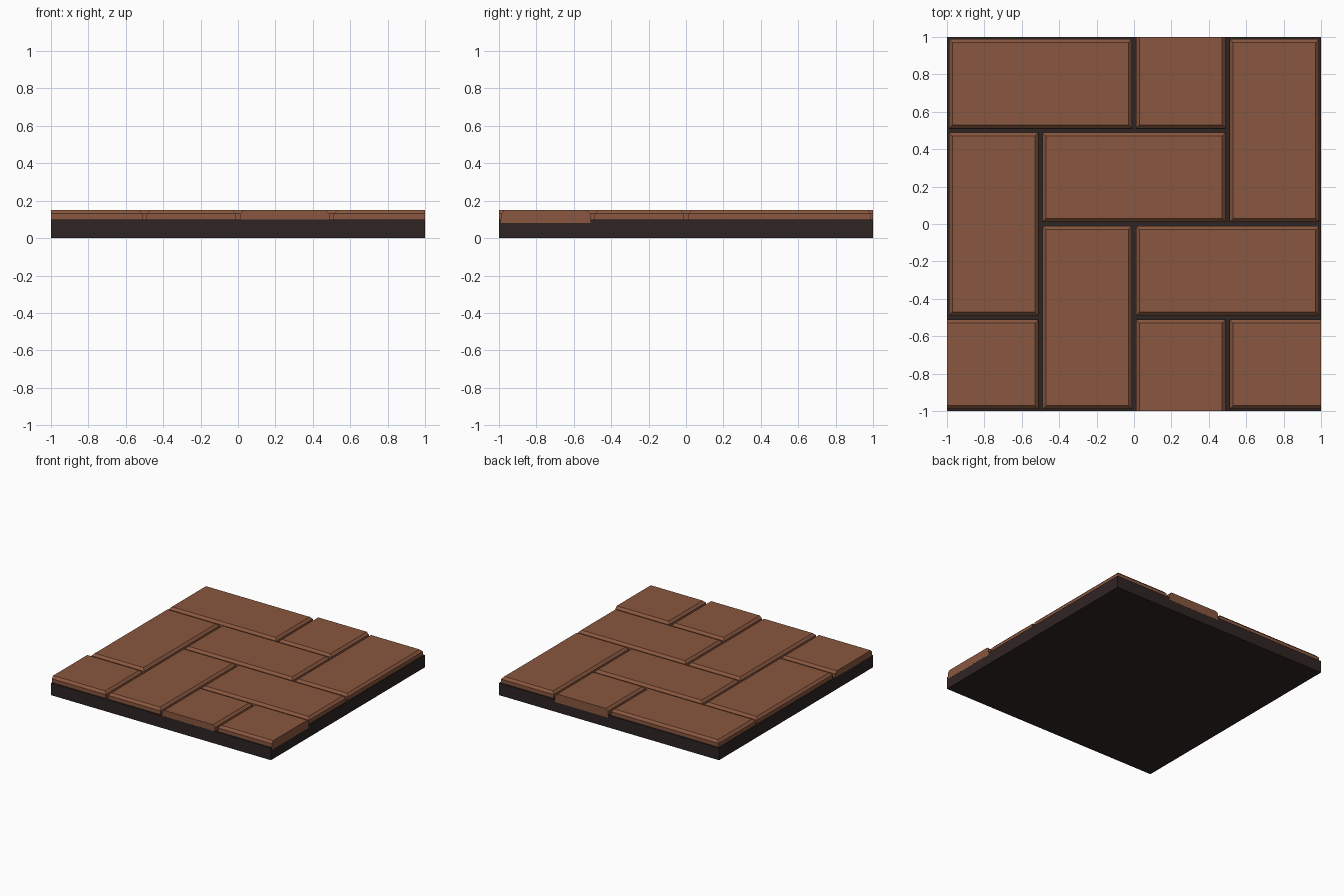
import bpy, bmesh

if "Cube" in bpy.data.objects:
    bpy.data.objects.remove(bpy.data.objects["Cube"])


def material(name, rgb):
    m = bpy.data.materials.new(name)
    m.diffuse_color = (*rgb, 1)
    m.use_nodes = True
    m.node_tree.nodes["Principled BSDF"].inputs["Base Color"].default_value = m.diffuse_color
    return m


BRICK = material("brick brown", (0.25, 0.095, 0.05))
GROUT = material("dark grout", (0.028, 0.018, 0.017))

GAP, CHAMFER = 0.011, 0.018        # half joint width, bevel width
Z0, Z1, Z2 = 0.08, 0.131, 0.15     # brick bottom, bevel start, top


def loft(name, rings, mat):
    """Solid from stacked rectangles (x0, x1, y0, y1, z)."""
    bm = bmesh.new()
    loops = [[bm.verts.new(p) for p in ((a, c, z), (b, c, z), (b, d, z), (a, d, z))]
             for a, b, c, d, z in rings]
    for lo, hi in zip(loops, loops[1:]):
        for i in range(4):
            j = (i + 1) % 4
            bm.faces.new((lo[i], lo[j], hi[j], hi[i]))
    bm.faces.new(loops[0][::-1])
    bm.faces.new(loops[-1])
    me = bpy.data.meshes.new(name)
    bm.to_mesh(me)
    bm.free()
    me.materials.append(mat)
    ob = bpy.data.objects.new(name, me)
    bpy.context.collection.objects.link(ob)
    return ob


def brick(name, x0, x1, y0, y1, cut=""):
    """Chamfered brick; a cut side runs flush to the tile border."""
    def ring(inset, z):
        return (-0.9995 if cut == "-x" else x0 + inset,
                1.0 if cut == "+x" else x1 - inset,
                -0.9995 if cut == "-y" else y0 + inset,
                1.0 if cut == "+y" else y1 - inset, z)
    return loft(name, [ring(GAP, Z0), ring(GAP, Z1), ring(GAP + CHAMFER, Z2)], BRICK)


# grout slab
loft("grout_slab", [(-1, 0.9995, -1, 0.9995, 0), (-1, 0.9995, -1, 0.9995, 0.1)], GROUT)

# herringbone bricks, halves are cut at the tile border
layout = [
    (-1, 0, 0.5, 1, ""), (0.5, 1, 0, 1, ""), (-1, -0.5, -0.5, 0.5, ""),
    (-0.5, 0.5, 0, 0.5, ""), (-0.5, 0, -1, 0, ""), (0, 1, -0.5, 0, ""),
    (0, 0.5, 0.5, 1, "+y"), (-1, -0.5, -1, -0.5, "-x"),
    (0, 0.5, -1, -0.5, "-y"), (0.5, 1, -1, -0.5, "+x"),
]
for n, (x0, x1, y0, y1, cut) in enumerate(layout, 1):
    brick(f"{'half_' if cut else ''}brick_{n}", x0, x1, y0, y1, cut)
